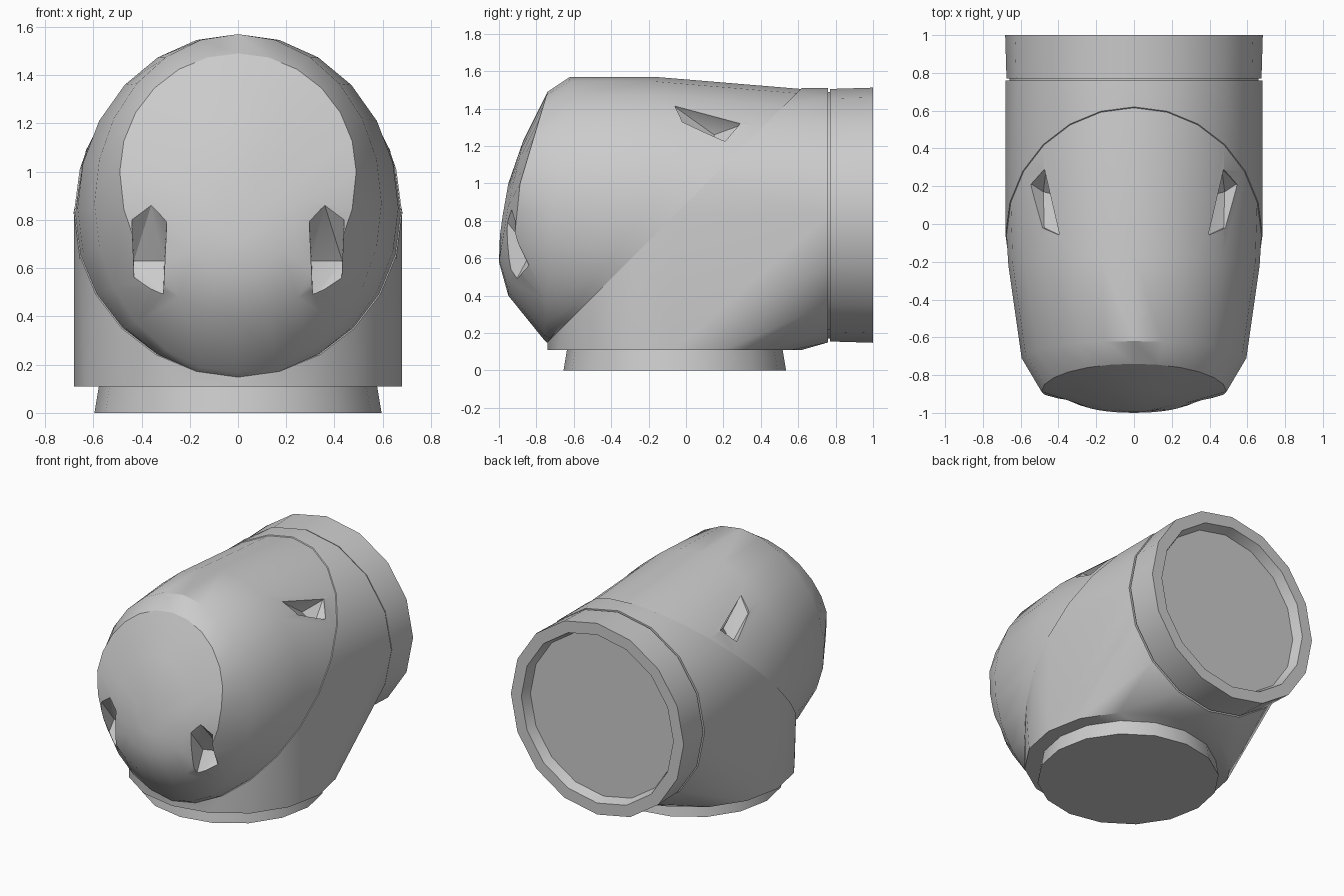
import bpy, bmesh
from math import sin, cos, pi, radians
from mathutils import Vector

old = bpy.data.objects.get("Cube")
if old:
    bpy.data.objects.remove(old)

grey = bpy.data.materials.new("plain grey")
grey.use_nodes = True
COL = (0.6, 0.6, 0.6, 1)
grey.diffuse_color = COL
grey.node_tree.nodes["Principled BSDF"].inputs["Base Color"].default_value = COL

R, CY, CZ = 0.68, -0.06, 0.83   # pipe radius, upright axis, level axis


def make(name, bm):
    bmesh.ops.recalc_face_normals(bm, faces=bm.faces)
    me = bpy.data.meshes.new(name)
    bm.to_mesh(me)
    bm.free()
    me.materials.append(grey)
    ob = bpy.data.objects.new(name, me)
    bpy.context.collection.objects.link(ob)
    return ob


def smooth(ob, angle=30):
    bpy.ops.object.select_all(action='DESELECT')
    ob.select_set(True)
    bpy.context.view_layer.objects.active = ob
    bpy.ops.object.shade_smooth_by_angle(angle=radians(angle))


def loft(name, rings):
    """Skin closed rings of equal length and cap both ends."""
    bm = bmesh.new()
    loops = [[bm.verts.new(p) for p in ring] for ring in rings]
    n = len(loops[0])
    for a, b in zip(loops, loops[1:]):
        for i in range(n):
            j = (i + 1) % n
            bm.faces.new((a[i], a[j], b[j], b[i]))
    bm.faces.new(loops[0])
    bm.faces.new(loops[-1])
    return make(name, bm)


def hull(name, points):
    bm = bmesh.new()
    for p in points:
        bm.verts.new(p)
    bmesh.ops.convex_hull(bm, input=bm.verts)
    loose = [v for v in bm.verts if not v.link_faces]
    bmesh.ops.delete(bm, geom=loose, context='VERTS')
    return make(name, bm)


def level(r, y, n=16):
    return [(r * sin(2 * pi * i / n), y, CZ + r * cos(2 * pi * i / n)) for i in range(n)]


def upright(r, z, n=16):
    return [(r * sin(2 * pi * i / n), CY + r * cos(2 * pi * i / n), z) for i in range(n)]


def mitre(r, n=24):
    return [(r * sin(t), CY + r * cos(t), CZ + r * cos(t))
            for t in (2 * pi * i / n for i in range(n))]


def cap_ring(top, side, bottom, n=24):
    """Ring through a top (y, z), side (x, y, z) and bottom (y, z) point."""
    pts = []
    for i in range(n):
        s, c = sin(2 * pi * i / n), cos(2 * pi * i / n)
        end = top if c > 0 else bottom
        y = side[1] + (end[0] - side[1]) * abs(c)
        z = side[2] + (end[1] - side[2]) * abs(c)
        pts.append((side[0] * s, y, z))
    return pts


# Base plug and elbow body
smooth(loft("base_plug", [upright(0.595, 0), upright(0.575, 0.12)]))
smooth(hull("elbow_body", upright(R, 0.11) + mitre(R) + level(R, 0.76)))

# Narrow neck behind the seam, then the recessed end ring
smooth(loft("neck", [level(0.66, 0.7), level(0.66, 0.8)]))
smooth(loft("end_ring", [level(0.675, 0.77), level(0.682, 1.0),
                         level(0.6, 1.0), level(0.577, 0.93)]))

# Rounded front cap starting on the slanted seam
cap = loft("front_cap", [
    mitre(0.675),
    cap_ring((-0.17, 1.57), (0.665, -0.22, 0.85), (-0.742, 0.148)),
    cap_ring((-0.62, 1.57), (0.595, -0.71, 0.87), (-0.76, 0.165)),
    cap_ring((-0.74, 1.49), (0.49, -0.887, 1.0), (-0.95, 0.4)),
    cap_ring((-0.87, 1.23), (0.27, -0.95, 0.88), (-1.0, 0.58)),
    cap_ring((-0.95, 1.0), (0.1, -0.98, 0.83), (-0.995, 0.72)),
])


def pit_cutter(name, outline, deep, normal, side):
    """Wedge from a surface outline, lifted clear, down to a valley line."""
    lift = Vector(normal).normalized() * 0.15
    pts = [Vector(p) for p in outline]
    pts += [p + lift for p in pts] + [Vector(p) for p in deep]
    return hull(name, [(p.x * side, p.y, p.z) for p in pts])


FRONT_PIT = ([(0.36, -0.93, 0.86), (0.295, -0.96, 0.8), (0.44, -0.91, 0.8),
              (0.31, -0.91, 0.48), (0.43, -0.84, 0.56)],
             [(0.305, -0.83, 0.63), (0.432, -0.78, 0.63)], (0, -1, 0))
UPPER_PIT = ([(0.465, 0.29, 1.31), (0.54, 0.21, 1.22), (0.475, -0.02, 1.32), (0.39, -0.06, 1.41)],
             [(0.48, 0.17, 1.18), (0.4, 0.15, 1.26)], (0.69, 0, 0.72))

# Four pointed pits cut into the cap
for side in (1, -1):
    for outline, deep, normal in (FRONT_PIT, UPPER_PIT):
        cutter = pit_cutter("pit_cutter", outline, deep, normal, side)
        mod = cap.modifiers.new("pit", 'BOOLEAN')
        mod.operation = 'DIFFERENCE'
        mod.solver = 'EXACT'
        mod.object = cutter
        bpy.context.view_layer.objects.active = cap
        bpy.ops.object.modifier_apply(modifier=mod.name)
        bpy.data.objects.remove(cutter)
smooth(cap)
